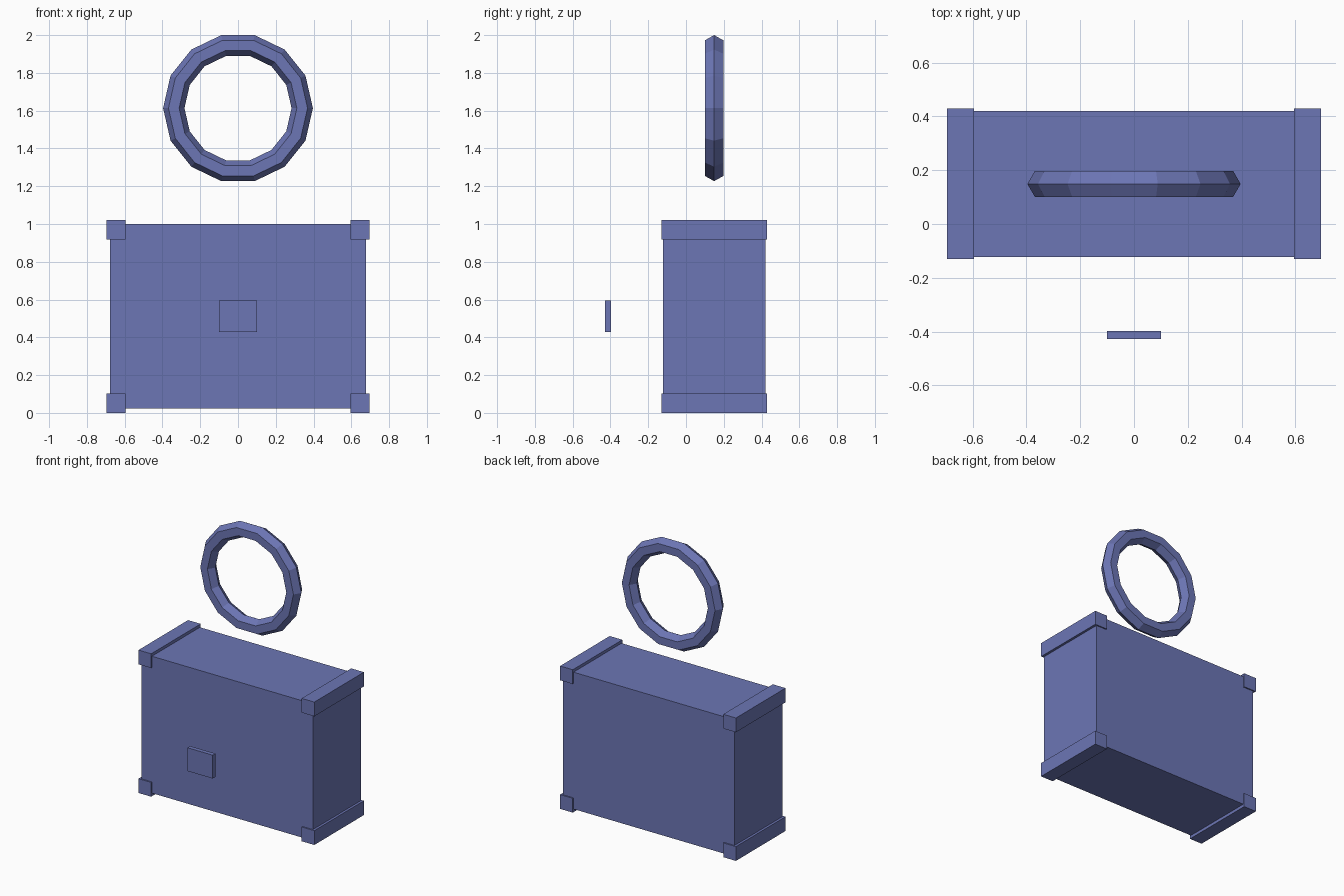
import bpy
from math import pi

if "Cube" in bpy.data.objects:
    bpy.data.objects.remove(bpy.data.objects["Cube"])

CASE_Y = 0.149  # depth centre shared by case, rails and ring

blue = bpy.data.materials.new("blue")
blue.diffuse_color = (0.15, 0.18, 0.46, 1)
blue.use_nodes = True
blue.node_tree.nodes["Principled BSDF"].inputs["Base Color"].default_value = blue.diffuse_color


def finish(name):
    obj = bpy.context.object
    obj.name = obj.data.name = name
    obj.data.materials.append(blue)
    return obj


def box(name, centre, size):
    bpy.ops.mesh.primitive_cube_add(size=1, location=centre)
    obj = finish(name)
    obj.scale = size
    bpy.ops.object.transform_apply(location=False, rotation=False, scale=True)
    return obj


# Main case
box("case", (0, CASE_Y, 0.511), (1.355, 0.542, 0.978))

# Edge rails along the four end edges
for side, x in (("left", -0.645), ("right", 0.645)):
    for level, z in (("bottom", 0.051), ("top", 0.970)):
        box(f"{level}_{side}_rail", (x, CASE_Y, z), (0.1, 0.56, 0.102))

# Small plate floating in front of the case
box("front_plate", (0, -0.413, 0.5125), (0.2, 0.031, 0.167))

# Faceted ring handle floating above the case
bpy.ops.mesh.primitive_torus_add(
    major_segments=14, minor_segments=6, major_radius=0.34, minor_radius=0.0565,
    location=(0, CASE_Y, 1.6134), rotation=(pi / 2, 0, 0))
ring = finish("handle_ring")
ring.data.shade_flat()
